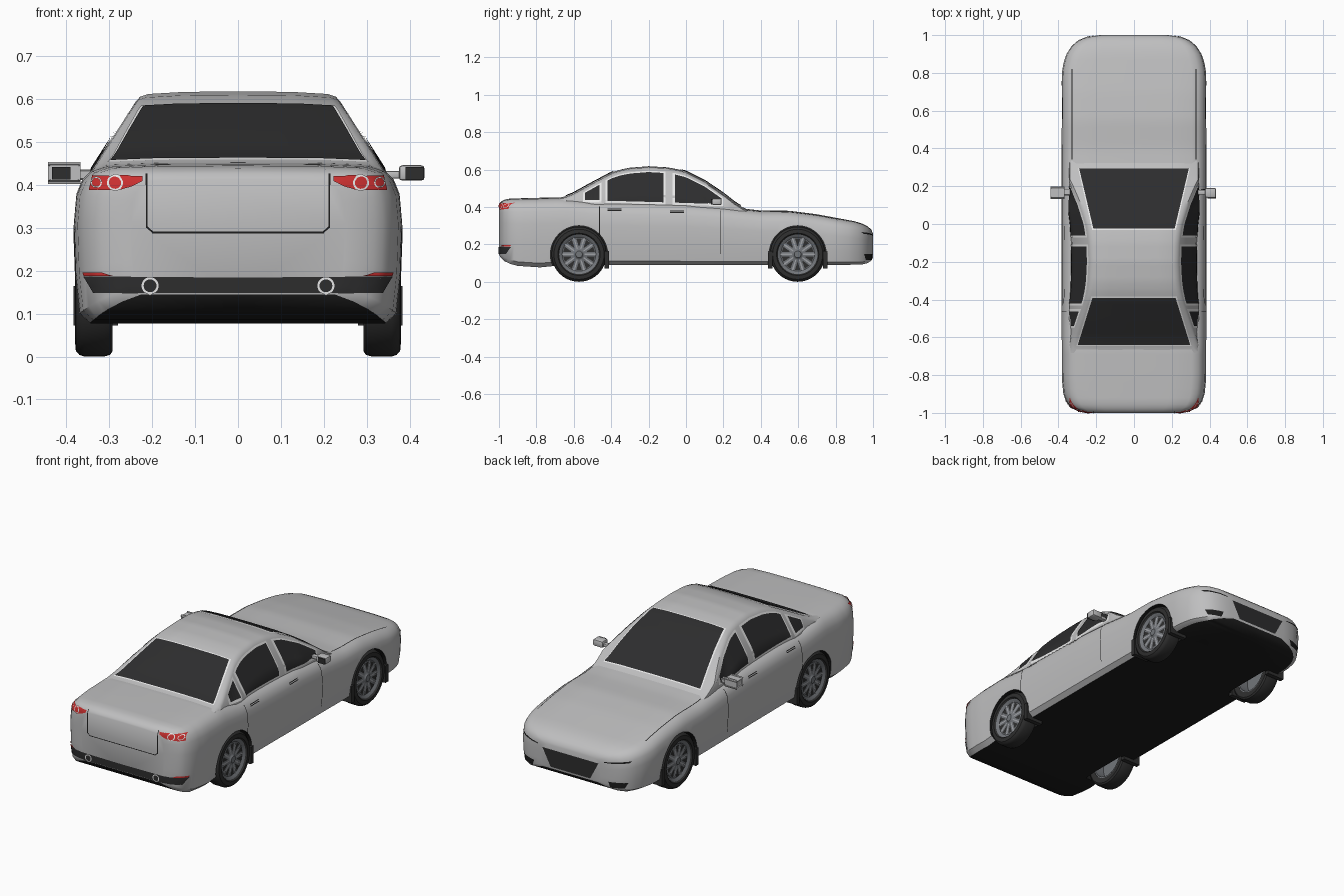
import bpy, bmesh, math
from mathutils import Vector
from mathutils.bvhtree import BVHTree

if "Cube" in bpy.data.objects:
    bpy.data.objects.remove(bpy.data.objects["Cube"])


def mat(name, r, g, b):
    m = bpy.data.materials.new(name)
    m.diffuse_color = (r, g, b, 1)
    m.use_nodes = True
    m.node_tree.nodes["Principled BSDF"].inputs["Base Color"].default_value = m.diffuse_color
    return m


PAINT = mat("silver paint", .52, .52, .525)
BLACK = mat("underside black", .012, .012, .012)
GLASS = mat("dark glass", .026, .026, .027)
TRIM = mat("white trim", .9, .9, .9)
RED = mat("lamp red", .6, .03, .03)
TYRE = mat("tyre rubber", .028, .028, .028)
RIM = mat("rim grey", .17, .18, .195)
SPOKE = mat("spoke grey", .35, .36, .38)


def finish(name, bm, mats, angle=35):
    me = bpy.data.meshes.new(name)
    bm.to_mesh(me)
    bm.free()
    ob = bpy.data.objects.new(name, me)
    bpy.context.collection.objects.link(ob)
    for m in mats:
        me.materials.append(m)
    smooth(ob, angle)
    return ob


def smooth(ob, angle=35):
    bpy.ops.object.select_all(action='DESELECT')
    ob.select_set(True)
    bpy.context.view_layer.objects.active = ob
    bpy.ops.object.shade_smooth_by_angle(angle=math.radians(angle))


def curve(table, y):
    for (a, u), (b, v) in zip(table, table[1:]):
        if y <= b:
            return u + (v - u) * max(0, (y - a) / (b - a))
    return table[-1][1]


# Body profiles along the length
WIDTH = [(-1, .25), (-.99, .3), (-.97, .338), (-.94, .36), (-.9, .374), (-.82, .382), (0, .384), (.8, .382),
         (.86, .372), (.9, .357), (.94, .332), (.97, .297), (.99, .25), (1, .18)]
DECK = [(-1, .413), (-.99, .428), (-.97, .439), (-.94, .445), (-.8, .449), (-.66, .452), (-.5, .432), (0, .42),
        (.2, .405), (.32, .39), (.4, .381), (.55, .38), (.7, .361), (.9, .324), (.94, .312), (.97, .297), (.99, .28), (1, .258)]
FLOOR = [(-1, .145), (-.99, .128), (-.97, .11), (-.94, .096), (-.9, .085), (-.78, .077), (-.65, .09), (.8, .09),
         (.94, .092), (.97, .1), (.99, .112), (1, .13)]
ROOF = [(-.7, .445), (-.65, .455), (-.6, .475), (-.5, .53), (-.4, .583), (-.35, .6), (-.3, .61), (-.2, .618), (-.1, .612),
        (-.05, .603), (0, .59), (.1, .54), (.2, .472), (.26, .425), (.3, .4), (.34, .382)]
SECTION = [(0, 0), (.9, 0), (.965, .06), (.99, .3), (1, .62), (.985, .8), (.95, .89), (.89, .955), (.8, .985), (.5, .997), (0, 1)]


def body_section(y):
    w, t, b = (curve(k, y) for k in (WIDTH, DECK, FLOOR))
    return [(w * fx, b + (t - b) * fz) for fx, fz in SECTION]


def side_x(z):
    return min(.343, .35 - .64 * (z - .42))


def cabin_section(y):
    t = curve(ROOF, y)
    low = [(side_x(z), z) for z in (.33, .33 + (t - .355) * .5, t - .025)]
    e = side_x(t) - .014
    return [(0, .33)] + low + [(side_x(t - .012) - .003, t - .012), (e, t - .006), (e * .6, t - .001), (0, t)]


def loft(ys, section):
    bm = bmesh.new()
    rings = []
    for y in ys:
        h = section(y)
        pts = h + [(-x, z) for x, z in h[-2:0:-1]]
        rings.append([bm.verts.new((x, y, z)) for x, z in pts])
    n = len(rings[0])
    for a, b in zip(rings, rings[1:]):
        for i in range(n):
            j = (i + 1) % n
            f = bm.faces.new((a[i], a[j], b[j], b[i]))
            f.material_index = int(i in (0, n - 1))
    for r in (rings[0], rings[-1]):
        bm.faces.new(r)
    bmesh.ops.recalc_face_normals(bm, faces=bm.faces)
    return bm


ends = [-1, -.996, -.99, -.98, -.97, -.955, -.94, -.92]
ys = ends + [-.9 + .03 * i for i in range(61)] + [-e for e in reversed(ends)]
body_bm = loft(ys, body_section)
cabin_bm = loft([-.7 + .02 * i for i in range(53)], cabin_section)

# Combined surface that glass, lamps and seams are laid onto
skin = bmesh.new()
for part in (body_bm, cabin_bm):
    tmp = bpy.data.meshes.new("tmp")
    part.to_mesh(tmp)
    skin.from_mesh(tmp)
    bpy.data.meshes.remove(tmp)
TREE = BVHTree.FromBMesh(skin)
body = finish("body", body_bm, [PAINT, BLACK])
finish("cabin", cabin_bm, [PAINT, PAINT])

RAYS = {'side': (lambda a, b: (1, a, b), (-1, 0, 0)), 'rear': (lambda a, b: (a, -2, b), (0, 1, 0)),
        'nose': (lambda a, b: (a, 2, b), (0, -1, 0)), 'top': (lambda a, b: (a, b, 2), (0, 0, -1))}


def spread(line, k):
    out = [Vector(line[0])]
    for p, q in zip(line, line[1:]):
        out += [Vector(p).lerp(Vector(q), (i + 1) / k) for i in range(k)]
    return out


def patch(name, low, high, view, m, lift=.003, rows=4, cols=6, both=True):
    """Thin plate between two outlines, laid onto the skin."""
    place, ray = RAYS[view]
    low, high = spread(low, cols), spread(high, cols)
    grid = []
    for r in range(rows + 1):
        row = []
        for a, b in zip(low, high):
            o = Vector(place(*a.lerp(b, r / rows)))
            p, nrm, _, _ = TREE.ray_cast(o, Vector(ray))
            if p is None:
                p, nrm, _, _ = TREE.find_nearest(o + Vector(ray))
            row.append(p + nrm * lift)
        grid.append(row)
    bm = bmesh.new()
    for s in ((1, -1) if both else (1,)):
        d = Vector((ray[0] * s, ray[1], ray[2]))
        vs = [[bm.verts.new((p.x * s, p.y, p.z)) for p in row] for row in grid]
        for a, b in zip(vs, vs[1:]):
            for i in range(len(a) - 1):
                f = bm.faces.new((a[i], a[i + 1], b[i + 1], b[i]))
                f.normal_update()
                if f.normal.dot(d) > 0:
                    f.normal_flip()
    bmesh.ops.remove_doubles(bm, verts=bm.verts, dist=1e-5)
    return finish(name, bm, [m])


def seam(name, p, q, view, w=.004, both=True):
    d = (Vector(q) - Vector(p)).normalized()
    n = Vector((-d.y, d.x)) * w
    patch(name, [p, q], [Vector(p) + n, Vector(q) + n], view, BLACK, .002, 1, 14, both)


def ring(name, x, z, r, view):
    c = [(math.cos(i * math.pi / 10), math.sin(i * math.pi / 10)) for i in range(21)]
    patch(name, [(x + r * .75 * a, z + r * .75 * b) for a, b in c], [(x + r * a, z + r * b) for a, b in c], view, TRIM, .006, 1, 1)


# Windscreen and rear glass with pale surrounds
for nm, (w0, y0), (w1, y1) in (("rear_glass", (.298, -.64), (.22, -.39)), ("windscreen", (.29, .29), (.215, -.025))):
    s = .008 if y1 > y0 else -.008
    for n2, g, m, lift in (("_trim", 1, TRIM, .002), ("", 0, GLASS, .005)):
        patch(nm + n2, [(-w0 - .006 * g, y0 - s * g * .5), (w0 + .006 * g, y0 - s * g * .5)],
              [(-w1 - .006 * g, y1 + s * g), (w1 + .006 * g, y1 + s * g)], 'top', m, lift, 16, 12, False)

# Side windows, following the roof line
for nm, y0, y1 in (("quarter_window", -.54, -.462), ("rear_door_window", -.42, -.12), ("front_door_window", -.06, .19)):
    for n2, g, m, lift in (("_trim", .011, TRIM, .002), ("", 0, GLASS, .005)):
        yy = [y0 - g + (y1 - y0 + 2 * g) * i / 14 for i in range(15)]
        sill = [(y, .421 - .028 * y - g) for y in yy]
        head = [(y, max(b + .002, curve(ROOF, y) - .034 + g * .8)) for y, (_, b) in zip(yy, sill)]
        patch(nm + n2, sill, head, 'side', m, lift, 6, 1)

# Door, bonnet and boot seams
seam("rear_door_seam", (-.46, .25), (-.46, .4), 'side')
seam("front_door_seam", (.185, .15), (.185, .38), 'side')
for y, z in ((-.42, .378), (-.085, .368)):
    seam("door_handle_top", (y, z + .008), (y + .075, z + .008), 'side')
    seam("door_handle_bottom", (y, z), (y + .075, z), 'side')
seam("bonnet_seam", (.33, .34), (.33, .82), 'top')
seam("boot_side_seam", (.215, .3), (.215, .425), 'rear')
seam("boot_corner_seam", (.2, .288), (.215, .302), 'rear')
seam("boot_bottom_seam", (-.2, .287), (.2, .287), 'rear', both=False)

# Rear lamps, bumper band and exhausts
patch("tail_lamp", [(.222, .408), (.25, .395), (.28, .387), (.345, .387)],
      [(.222, .419), (.25, .42), (.28, .42), (.337, .42)], 'rear', RED, .004)
patch("bumper_reflector", [(.29, .188), (.355, .188)], [(.315, .196), (.358, .196)], 'rear', RED, .005)
patch("rear_bumper_band", [(-.335, .148), (0, .148), (.335, .148)],
      [(-.358, .187), (0, .184), (.358, .187)], 'rear', GLASS, .003, 5, 20, False)
ring("lamp_ring_inner", .285, .404, .018, 'rear')
ring("lamp_ring_outer", .327, .404, .012, 'rear')
ring("exhaust_ring", .205, .165, .02, 'rear')

# Nose details
patch("grille", [(-.12, .14), (.12, .14)], [(-.17, .235), (.17, .235)], 'nose', GLASS, .003, 8, 24, False)
patch("side_intake", [(.235, .118), (.3, .118)], [(.225, .148), (.315, .148)], 'nose', BLACK)
patch("headlamp_line", [(.2, .245), (.32, .256)], [(.2, .25), (.33, .266)], 'nose', BLACK, .003, 2, 12)


def box(name, lo, hi, m, bevel=0):
    bm = bmesh.new()
    for s in (1, -1):
        vs = bmesh.ops.create_cube(bm, size=1)['verts']
        for v in vs:
            v.co = Vector([a + (b - a) * (c + .5) for a, b, c in zip(lo, hi, v.co)])
            v.co.x *= s
    if bevel:
        bmesh.ops.bevel(bm, geom=bm.edges[:], offset=bevel, segments=2, affect='EDGES', profile=.5)
    bmesh.ops.recalc_face_normals(bm, faces=bm.faces)
    return finish(name, bm, [m])


# Door mirrors
box("mirror_housing", (.375, .14, .41), (.435, .19, .446), PAINT, .008)
box("mirror_arm", (.32, .155, .415), (.385, .18, .432), PAINT, .004)
box("mirror_glass", (.39, .135, .413), (.433, .142, .442), GLASS)


def lathe(name, profile, m, y, n=40):
    bm = bmesh.new()
    for s in (1, -1):
        rows = [[bm.verts.new((x * s, y + r * math.cos(2 * math.pi * i / n), .147 + r * math.sin(2 * math.pi * i / n)))
                 for i in range(n)] for r, x in profile]
        for a, b in zip(rows, rows[1:]):
            for i in range(n):
                bm.faces.new((a[i], a[(i + 1) % n], b[(i + 1) % n], b[i]))
    bmesh.ops.remove_doubles(bm, verts=bm.verts, dist=1e-5)
    bmesh.ops.recalc_face_normals(bm, faces=bm.faces)
    return finish(name, bm, [m])


def wedges(name, y, r0, r1, half0, half1, x, m):
    bm = bmesh.new()
    for s in (1, -1):
        for k in range(10):
            t = 2 * math.pi * (k + (.5 if m is TYRE else 0)) / 10
            q = [bm.verts.new((x * s, y + r * math.cos(t + h), .147 + r * math.sin(t + h)))
                 for r, h in ((r0, -half0), (r1, -half1), (r1, half1), (r0, half0))]
            bm.faces.new(q if s > 0 else q[::-1])
    finish(name, bm, [m])


# Wheels, arches and mud flaps
for end, y in (("rear", -.572), ("front", .597)):
    lathe(end + "_tyre", [(.105, .37), (.113, .38), (.134, .378), (.143, .37), (.147, .358), (.147, .312), (.143, .298),
                          (.134, .292), (.105, .295), (.105, .37)], TYRE, y)
    lathe(end + "_rim", [(0, .373), (.018, .373), (.022, .368), (.03, .364), (.09, .362), (.098, .368), (.106, .372),
                         (.106, .296), (.098, .296), (.096, .352), (0, .352)], RIM, y)
    wedges(end + "_wheel_slots", y, .045, .086, .05, .17, .3655, TYRE)
    wedges(end + "_wheel_spokes", y, .03, .092, .1, .05, .3665, SPOKE)
    cutter = lathe(end + "_arch_cutter", [(0, .27), (.153, .27), (.153, .5), (0, .5)], BLACK, y)
    mod = body.modifiers.new("arch", 'BOOLEAN')
    mod.object, mod.operation, mod.solver = cutter, 'DIFFERENCE', 'EXACT'
    mod.material_mode = 'TRANSFER'
    bpy.context.view_layer.objects.active = body
    bpy.ops.object.modifier_apply(modifier=mod.name)
    bpy.data.objects.remove(cutter)
    for fy in ((y + .147,) if end == "rear" else (y - .147, y + .147)):
        box(end + "_mud_flap", (.28, fy - .012, .072), (.384, fy + .012, .165), TYRE)
smooth(body)
